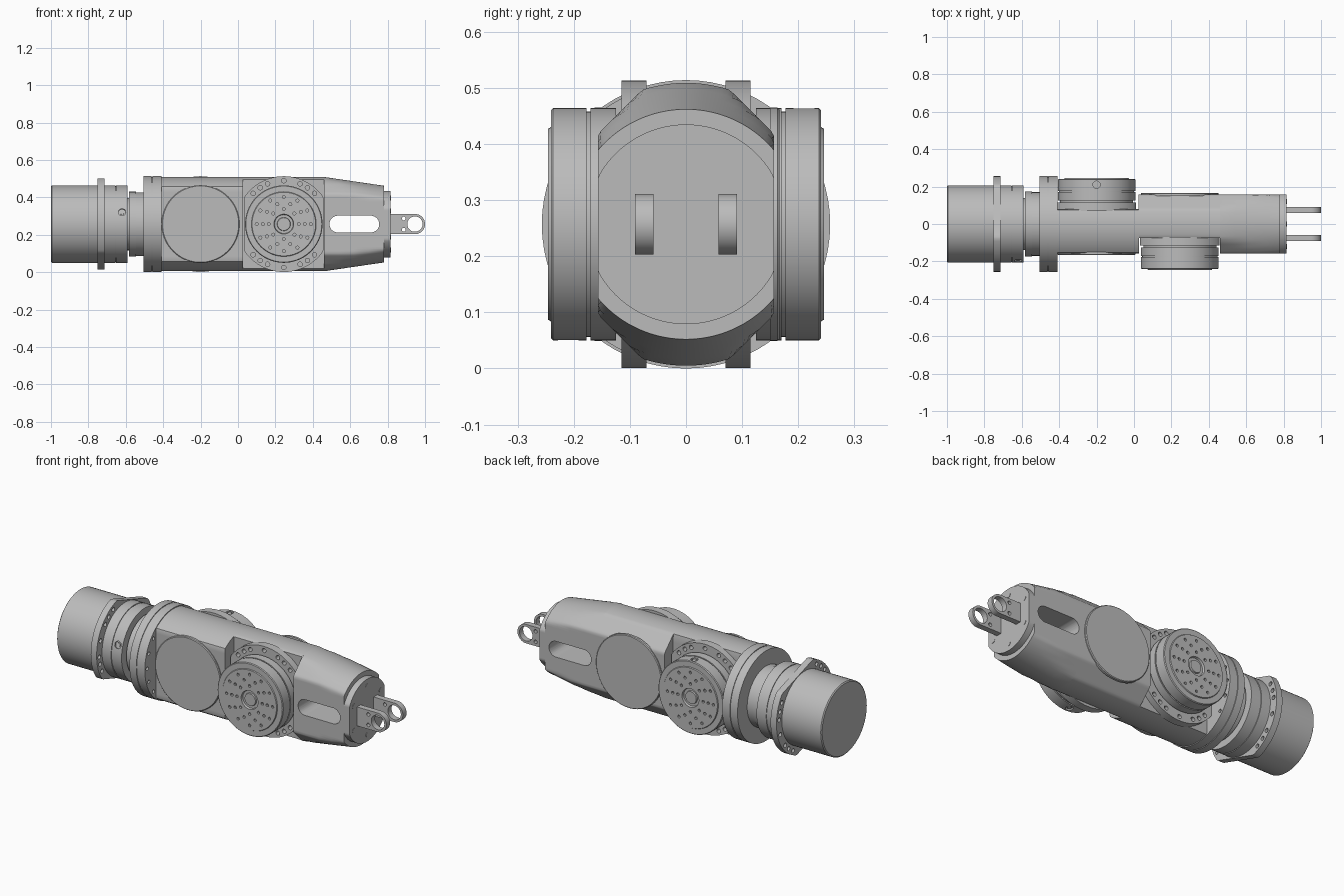
import bpy, bmesh
from math import sin, cos, pi, radians
from mathutils import Vector, Matrix

cube = bpy.data.objects.get("Cube")
if cube:
    bpy.data.objects.remove(cube)

ZC = 0.257            # height of the arm's long axis
X, Y, Z = Vector((1, 0, 0)), Vector((0, 1, 0)), Vector((0, 0, 1))
parts = []

grey = bpy.data.materials.new("machined grey")
grey.use_nodes = True
grey.diffuse_color = (0.5, 0.5, 0.5, 1)
grey.node_tree.nodes["Principled BSDF"].inputs["Base Color"].default_value = (0.5, 0.5, 0.5, 1)


def finish(name, bm):
    bmesh.ops.recalc_face_normals(bm, faces=bm.faces)
    mesh = bpy.data.meshes.new(name)
    bm.to_mesh(mesh)
    bm.free()
    mesh.materials.append(grey)
    obj = bpy.data.objects.new(name, mesh)
    bpy.context.collection.objects.link(obj)
    parts.append(obj)
    return obj


def loft(name, rings):
    """Skin a list of equal rings and cap both ends."""
    bm = bmesh.new()
    rows = [[bm.verts.new(p) for p in ring] for ring in rings]
    n = len(rows[0])
    for a, b in zip(rows, rows[1:]):
        for i in range(n):
            j = (i + 1) % n
            bm.faces.new((a[i], a[j], b[j], b[i]))
    bm.faces.new(rows[0][::-1])
    bm.faces.new(rows[-1])
    return finish(name, bm)


def lathe(name, profile, origin, axis, n=72):
    """Turn (distance, radius) pairs around an axis."""
    u = axis.cross(Z if abs(axis.z) < 0.5 else X)
    v = axis.cross(u)
    angles = [2 * pi * i / n for i in range(n)]
    return loft(name, [[origin + axis * d + (u * cos(t) + v * sin(t)) * r for t in angles]
                       for d, r in profile])


def flat_plate(name, origin, axis, flat, radius, half, thick):
    """Round plate with two opposite sides cut flat."""
    side = axis.cross(flat)
    ring = []
    for i in range(120):
        t = 2 * pi * i / 120
        a = max(-half, min(half, radius * cos(t)))
        ring.append(origin + flat * a + side * radius * sin(t))
    return loft(name, [ring, [p + axis * thick for p in ring]])


def section(x, r, low, high, chamfer=9):
    """Round body section with flattened flanks and optional corner chamfers."""
    ring = []
    for i in range(144):
        t = 2 * pi * i / 144
        y, z = r * cos(t), r * sin(t)
        lim = high if y > 0 else -low
        k = min(1, lim / max(abs(y), 1e-6), chamfer / (abs(y) + abs(z)))
        ring.append(Vector((x, y * k, ZC + z * k)))
    return ring


def drill(obj, holes, segments=16):
    """Cut cylinders given as (centre, axis, radius, depth)."""
    bm = bmesh.new()
    for centre, axis, r, depth in holes:
        m = Matrix.Translation(centre) @ Z.rotation_difference(axis).to_matrix().to_4x4()
        bmesh.ops.create_cone(bm, cap_ends=True, segments=segments, radius1=r,
                              radius2=r, depth=depth, matrix=m)
    cut(obj, finish("cutter", bm))


def cut(obj, cutter):
    mod = obj.modifiers.new("cut", "BOOLEAN")
    mod.operation, mod.solver, mod.object = "DIFFERENCE", "EXACT", cutter
    bpy.context.view_layer.update()
    dg = bpy.context.evaluated_depsgraph_get()
    mesh = bpy.data.meshes.new_from_object(obj.evaluated_get(dg))
    obj.modifiers.clear()
    obj.data = mesh
    parts.remove(cutter)
    bpy.data.objects.remove(cutter)


def bolt_arc(origin, axis, direction, radius, size, angles, depth):
    """Holes on two opposite arcs centred on a direction."""
    other = axis.cross(direction)
    return [(origin + s * radius * (direction * cos(radians(a)) + other * sin(radians(a))),
             axis, size, depth) for s in (1, -1) for a in angles]


ARC = (-45, -33, -22, 0, 22, 33, 45)
centre = Vector((0, 0, ZC))

# Base motor with a neck behind it
motor = lathe("base_motor", [(-1, 0.201), (-0.995, 0.207), (-0.656, 0.207), (-0.656, 0.203),
                             (-0.651, 0.203), (-0.651, 0.207), (-0.59, 0.207), (-0.59, 0.14),
                             (-0.58, 0.14)], centre, X)
tilt = radians(18)
flat = Vector((0, sin(tilt), cos(tilt)))
screw_dir = Vector((0, -cos(tilt), sin(tilt)))
drill(motor, [(centre + X * -0.62 + screw_dir * 0.207, screw_dir, 0.02, 0.02)])
lathe("base_screw", [(0.19, 0.012), (0.203, 0.012)], centre + X * -0.62, screw_dir, 16)
lathe("neck", [(-0.583, 0.173), (-0.545, 0.173), (-0.545, 0.17), (-0.5, 0.17)], centre, X)

# Clamp plate on the motor
clamp = flat_plate("base_clamp_plate", centre + X * -0.75, X, flat, 0.256, 0.21, 0.037)
drill(clamp, bolt_arc(centre + X * -0.73, X, screw_dir, 0.232, 0.012, ARC, 0.1))

# Shoulder flange in two layers
flange = lathe("shoulder_flange", [(-0.505, 0.257), (-0.462, 0.257), (-0.462, 0.253),
                                   (-0.457, 0.253), (-0.457, 0.257), (-0.408, 0.257)], centre, X)
drill(flange, bolt_arc(centre + X * -0.408, X, Y, 0.235, 0.01, (-40, -20, 0, 20, 40), 0.03))

# Two links, each recessed on one flank for a joint
loft("lower_link", [section(x, 0.252, -0.157, 0.08) for x in (-0.41, 0.027)])
taper = [section(0.46 + 0.32 * k / 4, 0.252 - 0.047 * k / 4, -0.157, 0.157, 0.318)
         for k in range(5)]
upper = loft("upper_link", [section(0.025, 0.252, -0.075, 0.157, 0.318),
                            section(0.459, 0.252, -0.075, 0.157, 0.318)] + taper)

# Long slot through the tapered end
slot = []
for i in range(32):
    t = 2 * pi * (i + 0.5) / 32
    slot.append(Vector((0.622 + (0.088 if cos(t) > 0 else -0.088) + 0.045 * cos(t),
                        -0.3, ZC + 0.045 * sin(t))))
cut(upper, loft("cutter", [slot, [p + Y * 0.6 for p in slot]]))

# Joints: a clamp plate, a drive disc and a cover on the opposite flank
DISC = [(0.1, 0.195), (0.125, 0.195), (0.125, 0.207), (0.17, 0.207), (0.17, 0.201),
        (0.177, 0.201), (0.177, 0.207), (0.237, 0.207), (0.241, 0.203), (0.241, 0.173),
        (0.246, 0.17), (0.246, 0.053), (0.234, 0.05), (0.234, 0.036), (0.242, 0.034),
        (0.242, 0.01)]
for label, x, s in (("lower", -0.2, 1), ("upper", 0.245, -1)):
    o, axis = centre + X * x, Y * s
    plate = flat_plate(label + "_joint_plate", o + axis * 0.07, axis, X, 0.256, 0.212, 0.045)
    drill(plate, bolt_arc(o + axis * 0.1, axis, Z, 0.232, 0.012, ARC, 0.045))
    disc = lathe(label + "_joint_disc", DISC, o, axis)
    holes = [(o + axis * 0.21 + Z * s * 0.207, Z, 0.02, 0.02)]
    for r, n in ((0.08, 8), (0.112, 10), (0.145, 12)):
        for i in range(n):
            t = 2 * pi * i / n
            holes.append((o + axis * 0.246 + (X * cos(t) + Z * sin(t)) * r, axis, 0.008, 0.024))
    drill(disc, holes, 12)
    lathe(label + "_joint_screw", [(0.19, 0.012), (0.203, 0.012)], o + axis * 0.21, Z * s, 16)
    lathe(label + "_joint_cover", [(0.15, 0.208), (0.163, 0.208), (0.167, 0.204)], o, -axis)

# End plate with six bolts
loft("end_plate", [section(x, 0.178, -0.157, 0.157) for x in (0.77, 0.815)])
for i in range(6):
    t = pi / 2 + i * pi / 3
    lathe("end_bolt", [(0.8, 0.013), (0.817, 0.013)],
          centre + (Y * cos(t) + Z * sin(t)) * 0.139, X, 20)

# Pair of eye lugs
for s in (1, -1):
    ring = [Vector((0.81, s * 0.058, ZC + 0.054)), Vector((0.81, s * 0.058, ZC - 0.054))]
    for i in range(25):
        t = -pi / 2 + pi * i / 24
        ring.append(Vector((0.946 + 0.054 * cos(t), s * 0.058, ZC + 0.054 * sin(t))))
    lug = loft("left_lug" if s > 0 else "right_lug", [ring, [p + Y * s * 0.033 for p in ring]])
    mid = centre + Y * s * 0.075
    drill(lug, [(mid + X * 0.946, Y, 0.041, 0.1)] +
          [(mid + X * 0.886 + Z * h, Y, 0.01, 0.1) for h in (0.03, -0.03)], 32)

# Smooth round surfaces, keep machined edges crisp
bpy.ops.object.select_all(action="DESELECT")
for obj in parts:
    obj.select_set(True)
bpy.context.view_layer.objects.active = parts[0]
bpy.ops.object.shade_smooth_by_angle(angle=radians(30))
